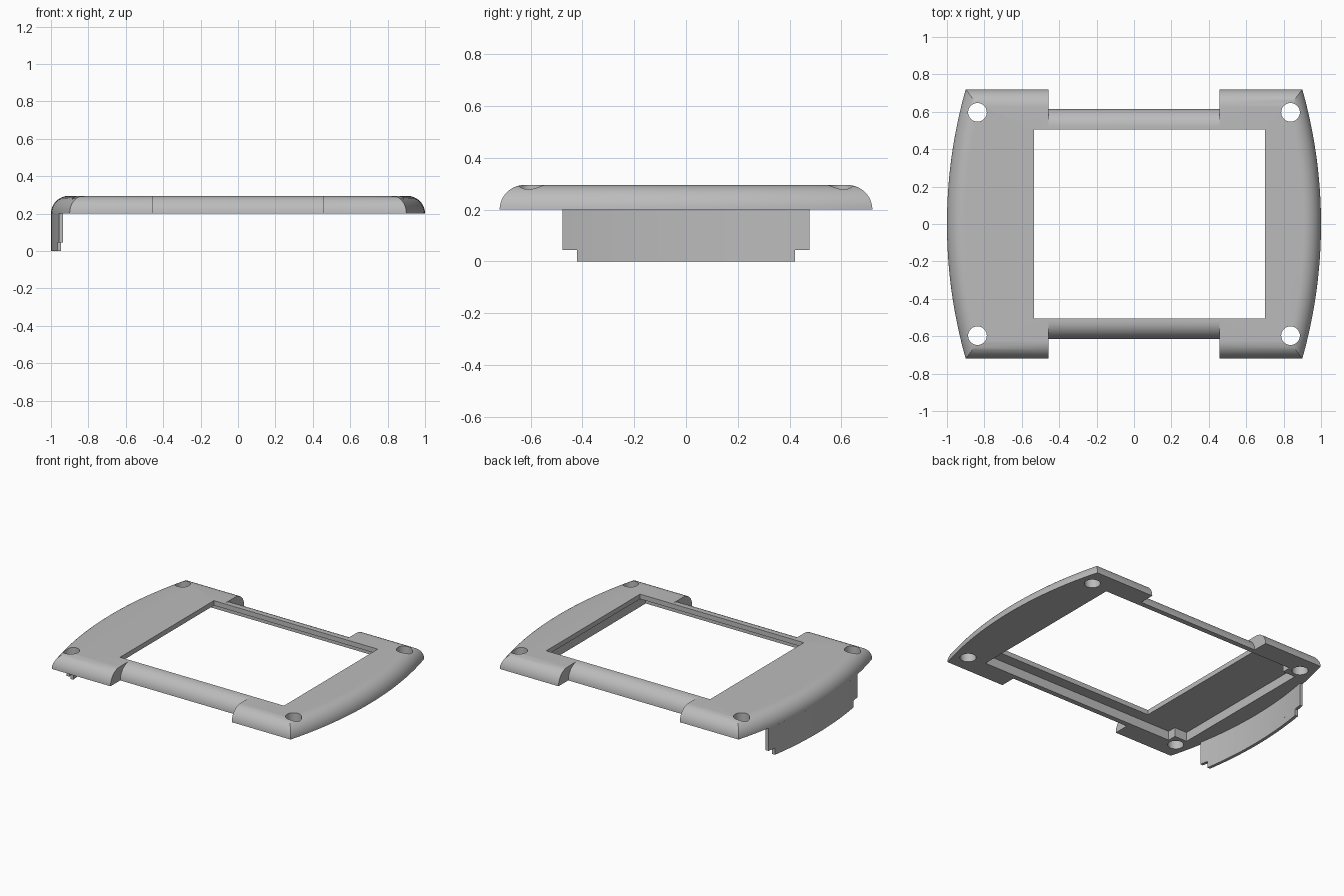
import bpy, bmesh, math

cube = bpy.data.objects.get("Cube")
if cube:
    bpy.data.objects.remove(cube, do_unlink=True)

BASE, TOP = 0.2, 0.295          # underside and top of the frame
ROUND = TOP - BASE              # edge rounding radius
HALF_Y = 0.72
SIDE_R = 2.64                   # radius of the bowed ends
STEPS = 12

grey = bpy.data.materials.new("plain grey")
grey.use_nodes = True
grey.diffuse_color = (0.5, 0.5, 0.5, 1)
grey.node_tree.nodes["Principled BSDF"].inputs["Base Color"].default_value = (0.5, 0.5, 0.5, 1)


def side_x(y, inset=0.0):
    """Half width of the bowed outline at y."""
    return 1 - SIDE_R + math.sqrt((SIDE_R - inset) ** 2 - y * y)


def loft(name, rings):
    """Closed solid through matching rings of points."""
    bm = bmesh.new()
    loops = [[bm.verts.new(p) for p in ring] for ring in rings]
    n = len(loops[0])
    for a, b in zip(loops, loops[1:]):
        for i in range(n):
            j = (i + 1) % n
            bm.faces.new((a[i], a[j], b[j], b[i]))
    bm.faces.new(loops[0][::-1])
    bm.faces.new(loops[-1])
    bmesh.ops.recalc_face_normals(bm, faces=bm.faces)
    mesh = bpy.data.meshes.new(name)
    bm.to_mesh(mesh)
    bm.free()
    obj = bpy.data.objects.new(name, mesh)
    bpy.context.collection.objects.link(obj)
    mesh.materials.append(grey)
    return obj


def box(name, x0, x1, y0, y1, z0, z1):
    ring = [(x0, y0), (x1, y0), (x1, y1), (x0, y1)]
    return loft(name, [[(x, y, z) for x, y in ring] for z in (z0, z1)])


def activate(obj):
    bpy.ops.object.select_all(action='DESELECT')
    obj.select_set(True)
    bpy.context.view_layer.objects.active = obj


def cut(target, cutter):
    cutter.hide_render = True
    mod = target.modifiers.new("cut", 'BOOLEAN')
    mod.operation, mod.solver, mod.object = 'DIFFERENCE', 'EXACT', cutter
    activate(target)
    bpy.ops.object.modifier_apply(modifier=mod.name)
    bpy.data.objects.remove(cutter, do_unlink=True)


# Frame plate: bowed ends with a quarter-round edge
rings = []
for k in range(STEPS + 1):
    a = math.pi / 2 * k / STEPS
    inset, z = ROUND * (1 - math.cos(a)), BASE + ROUND * math.sin(a)
    ys = [(HALF_Y - inset) * (i / STEPS - 1) for i in range(2 * STEPS + 1)]
    rings.append([(side_x(y, inset), y, z) for y in ys]
                 + [(-side_x(y, inset), y, z) for y in reversed(ys)])
frame = loft("frame", rings)

# Set back the long edges, leaving rounded bars between the end blocks
BAR_Y = 0.615
for s in (-1, 1):
    profile = [(BAR_Y, BASE - 0.02)]
    for k in range(STEPS + 1):
        a = math.pi / 2 * k / STEPS
        profile.append((BAR_Y - ROUND * (1 - math.cos(a)), BASE + ROUND * math.sin(a)))
    profile += [(BAR_Y - ROUND, TOP + 0.02), (0.8, TOP + 0.02), (0.8, BASE - 0.02)]
    cut(frame, loft("edge_cutter", [[(x, s * y, z) for y, z in profile]
                                    for x in (-0.457, 0.457)]))

# Underside pocket, then the window opening
LEDGE = 0.262
cut(frame, box("pocket_cutter", -0.766, 0.71, -0.58, 0.58, 0.1, LEDGE))
cut(frame, box("pocket_end_cutter", -0.86, -0.7, -0.52, 0.52, 0.1, LEDGE))
cut(frame, box("window_cutter", -0.535, 0.70, -0.505, 0.505, 0.1, 0.4))

# Screw holes in the four corners
for sx in (-1, 1):
    for sy in (-1, 1):
        circle = [(0.837 * sx + 0.05 * math.cos(math.tau * i / 32),
                   0.597 * sy + 0.05 * math.sin(math.tau * i / 32)) for i in range(32)]
        cut(frame, loft("hole_cutter", [[(x, y, z) for x, y in circle] for z in (0.1, 0.4)]))

# Curved skirt under one end, with stepped lower corners
SKIRT_T = 0.021


def skirt(name, half, z0, z1):
    rings = []
    for i in range(2 * STEPS + 1):
        y = half * (i / STEPS - 1)
        x = -side_x(y)
        rings.append([(x, y, z0), (x + SKIRT_T, y, z0), (x + SKIRT_T, y, z1), (x, y, z1)])
    return loft(name, rings)


parts = [frame, skirt("skirt", 0.478, 0.045, BASE), skirt("skirt_lip", 0.422, 0, 0.045)]

for part in parts:
    activate(part)
    bpy.ops.object.shade_smooth_by_angle(angle=math.radians(30))
